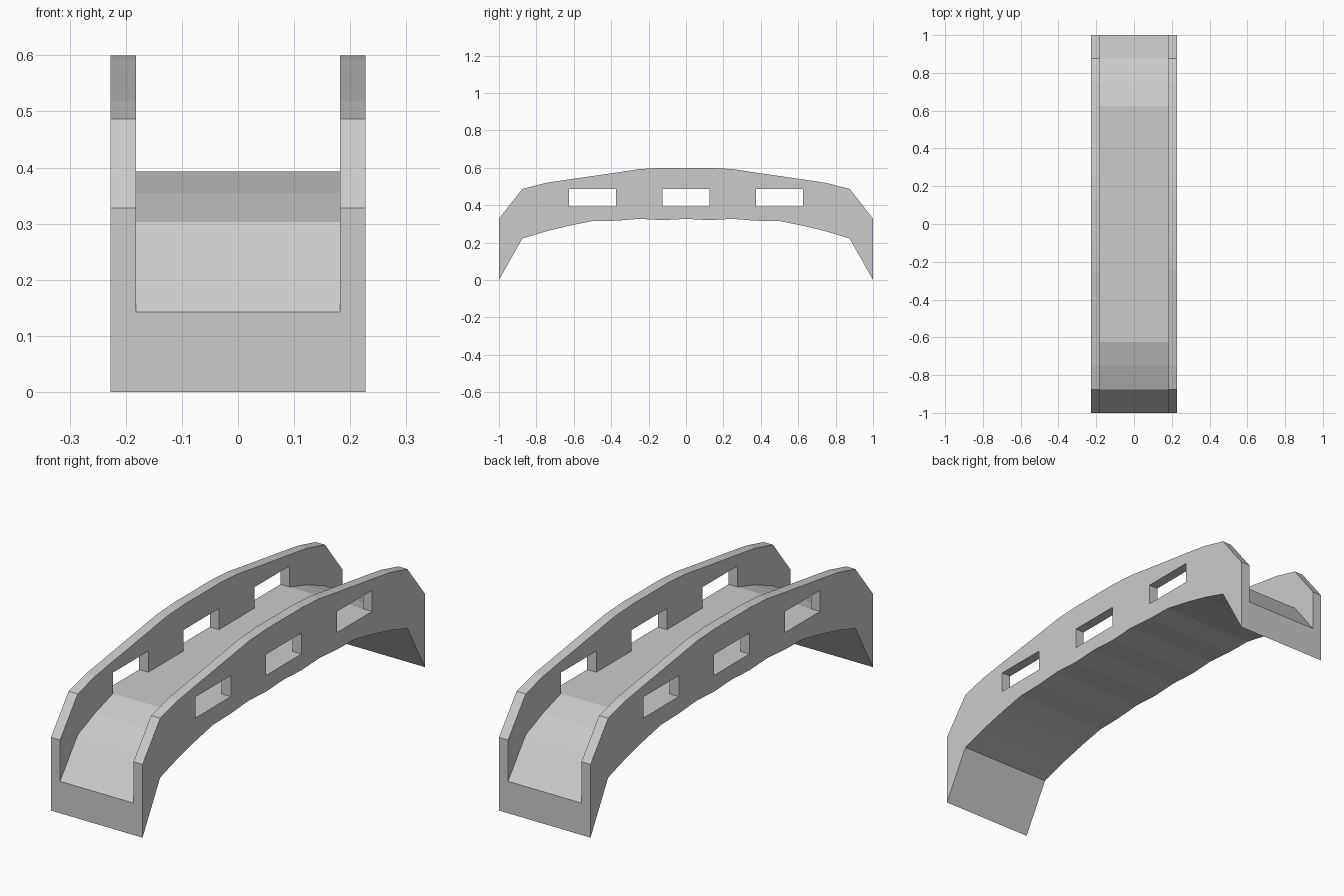
import bpy, bmesh

if "Cube" in bpy.data.objects:
    bpy.data.objects.remove(bpy.data.objects["Cube"])

# Half profile, from mid-span to the end, every 0.125 units along y
STEP = 0.125
under = [0.327, 0.32, 0.327, 0.317, 0.315, 0.29, 0.26, 0.222, 0.0]
deck = [0.393, 0.393, 0.393, 0.393, 0.393, 0.393, 0.355, 0.303, 0.143]
lintel = [0.487, 0.487, 0.487, 0.487, 0.487, 0.487, 0.45, 0.40, 0.24]
rail = [0.6, 0.6, 0.593, 0.574, 0.556, 0.538, 0.519, 0.487, 0.328]
xs = [-0.227, -0.182, 0.182, 0.227]
COLS = 16
window_cols = {3, 4, 7, 8, 11, 12}


def solid(i, j, k):
    """Is the block at cross band i, length column j, height layer k filled?"""
    if not (0 <= i < 3 and 0 <= j < COLS and 0 <= k < 3):
        return False
    if k == 0:
        return True                 # roadway slab
    if i == 1:
        return False                # open channel between the parapets
    return not (k == 1 and j in window_cols)


bm = bmesh.new()
cache = {}


def vert(i, j, k):
    if (i, j, k) not in cache:
        z = (under, deck, lintel, rail)[k][abs(j - COLS // 2)]
        cache[i, j, k] = bm.verts.new((xs[i], (j - COLS // 2) * STEP, z))
    return cache[i, j, k]


# Skin of the bridge: a face wherever a filled block meets open space
for i in range(3):
    for j in range(COLS):
        for k in range(3):
            if not solid(i, j, k):
                continue
            for axis in range(3):
                for side in (0, 1):
                    n = [i, j, k]
                    n[axis] += 1 if side else -1
                    if solid(*n):
                        continue
                    corners = []
                    for a, b in ((0, 0), (1, 0), (1, 1), (0, 1)):
                        c = [i, j, k]
                        c[axis] += side
                        c[(axis + 1) % 3] += a
                        c[(axis + 2) % 3] += b
                        corners.append(vert(*c))
                    bm.faces.new(corners if side else corners[::-1])

# Merge the flat areas into clean faces
bmesh.ops.dissolve_limit(bm, angle_limit=0.002, verts=bm.verts[:], edges=bm.edges[:])
mesh = bpy.data.meshes.new("arched_bridge")
bm.to_mesh(mesh)
bm.free()
bridge = bpy.data.objects.new("arched_bridge", mesh)
bpy.context.collection.objects.link(bridge)
